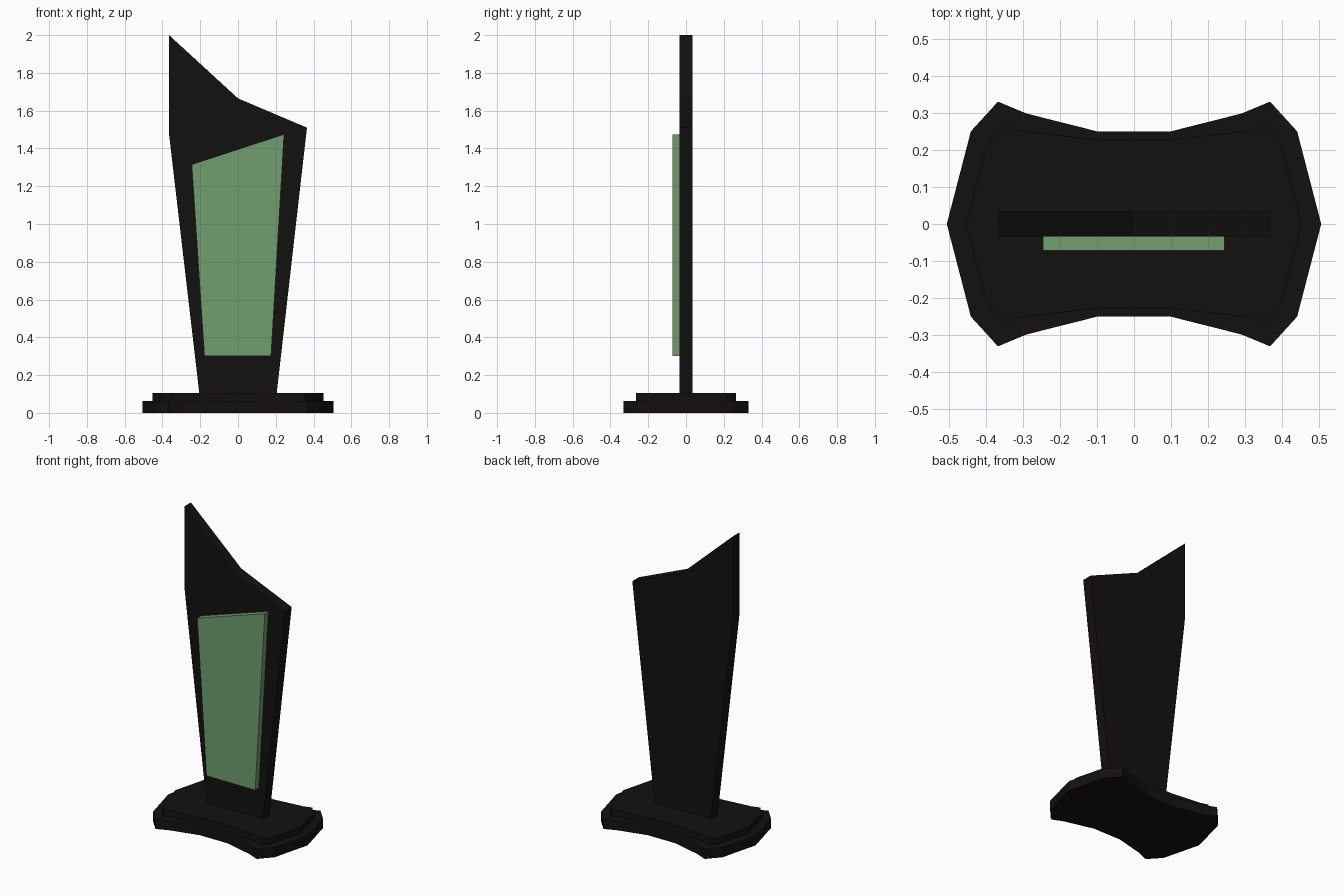
import bpy, bmesh

if "Cube" in bpy.data.objects:
    bpy.data.objects.remove(bpy.data.objects["Cube"])


def material(name, rgb):
    m = bpy.data.materials.new(name)
    m.diffuse_color = (*rgb, 1)
    m.use_nodes = True
    m.node_tree.nodes["Principled BSDF"].inputs["Base Color"].default_value = m.diffuse_color
    return m


def prism(name, outline, lo, hi, mat, axis):
    """Extrude a 2D outline from lo to hi along 'y' or 'z'."""
    place = (lambda a, b, d: (a, d, b)) if axis == 'y' else (lambda a, b, d: (a, b, d))
    bm = bmesh.new()
    face = bm.faces.new([bm.verts.new(place(a, b, lo)) for a, b in outline])
    ext = bmesh.ops.extrude_face_region(bm, geom=[face])
    verts = [v for v in ext['geom'] if isinstance(v, bmesh.types.BMVert)]
    vec = (0, hi - lo, 0) if axis == 'y' else (0, 0, hi - lo)
    bmesh.ops.translate(bm, verts=verts, vec=vec)
    bmesh.ops.recalc_face_normals(bm, faces=bm.faces)
    mesh = bpy.data.meshes.new(name)
    bm.to_mesh(mesh)
    bm.free()
    mesh.materials.append(mat)
    obj = bpy.data.objects.new(name, mesh)
    bpy.context.collection.objects.link(obj)
    return obj


def four_way(quarter):
    """Mirror a quarter outline (starting on the x axis) into a closed loop."""
    half = quarter + [(-x, y) for x, y in reversed(quarter)]
    return half + [(x, -y) for x, y in reversed(half) if y > 0]


black = material("black", (0.007, 0.005, 0.005))
green = material("green", (0.165, 0.337, 0.159))

# Two-step waisted base
lower = [(0.505, 0), (0.44, 0.25), (0.367, 0.33), (0.29, 0.298), (0.10, 0.25)]
upper = [(0.453, 0), (0.397, 0.215), (0.352, 0.266), (0.30, 0.25), (0.10, 0.228)]
prism("lower_base", four_way(lower), 0, 0.064, black, 'z')
prism("upper_base", four_way(upper), 0.064, 0.105, black, 'z')

# Tapered upright slab with a slanted top
slab = [(-0.205, 0.105), (0.205, 0.105), (0.365, 1.51), (0, 1.665), (-0.365, 2.0), (-0.365, 1.475)]
prism("upright_slab", slab, -0.034, 0.034, black, 'y')

# Green front plaque
plaque = [(-0.178, 0.30), (0.175, 0.30), (0.244, 1.475), (-0.245, 1.315)]
prism("front_plaque", plaque, -0.072, -0.034, green, 'y')
